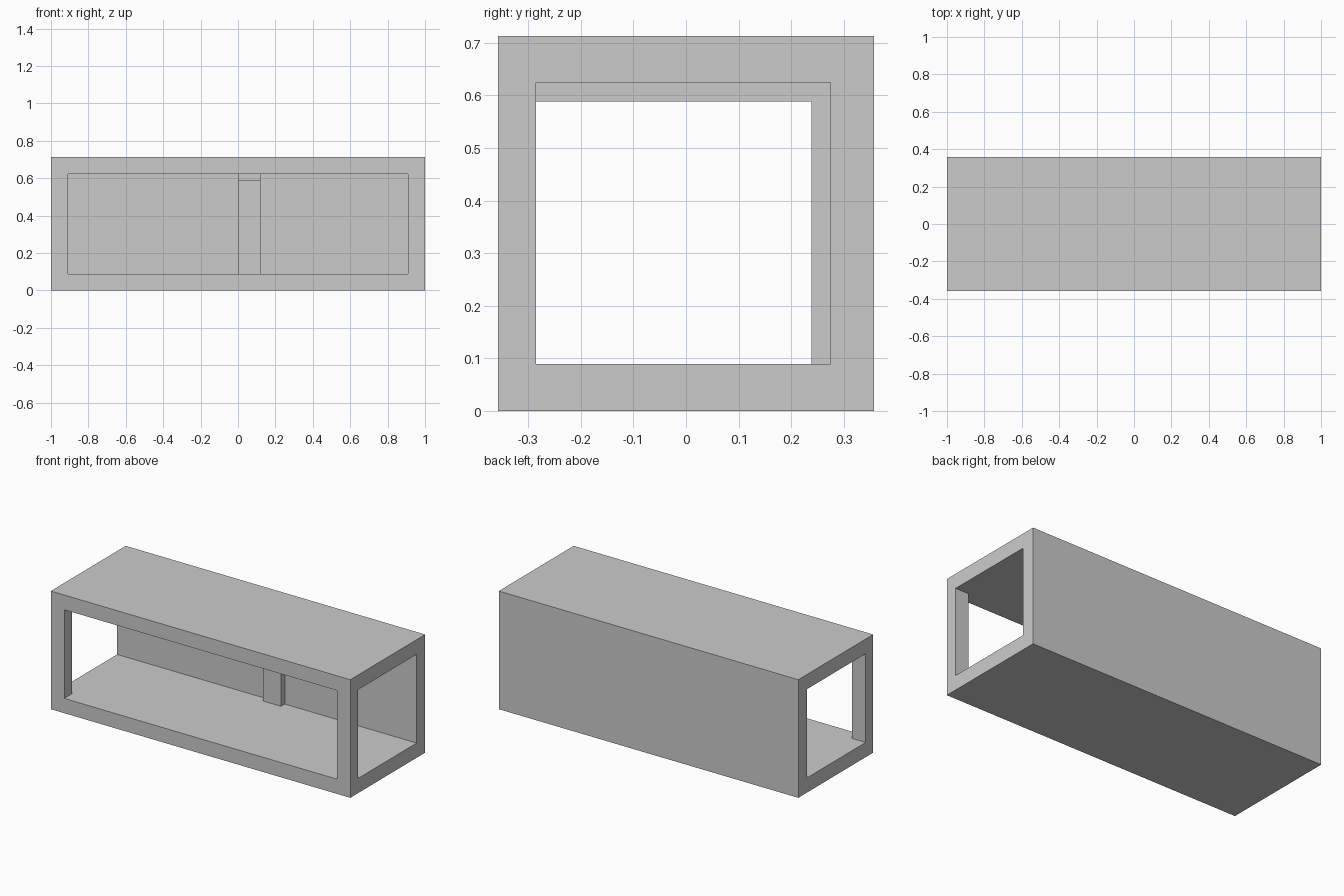
import bpy, bmesh
from mathutils import Vector

if "Cube" in bpy.data.objects:
    bpy.data.objects.remove(bpy.data.objects["Cube"])

L, H = 1.0, 0.357            # half length, half depth
TOP = 0.713                  # overall height
Z0, Z1 = 0.089, 0.624        # opening bottom / top
YF, YB = -0.285, 0.275       # inner faces, front post and back wall
XI = 0.91                    # front opening half width


def extrude_profile(name, yz, x0, x1):
    """Extrude a closed (y, z) profile along x."""
    bm = bmesh.new()
    face = bm.faces.new([bm.verts.new((x0, y, z)) for y, z in yz])
    out = bmesh.ops.extrude_face_region(bm, geom=[face], use_keep_orig=True)
    moved = [v for v in out["geom"] if isinstance(v, bmesh.types.BMVert)]
    bmesh.ops.translate(bm, verts=moved, vec=Vector((x1 - x0, 0, 0)))
    bmesh.ops.recalc_face_normals(bm, faces=bm.faces)
    mesh = bpy.data.meshes.new(name)
    bm.to_mesh(mesh)
    bm.free()
    obj = bpy.data.objects.new(name, mesh)
    bpy.context.collection.objects.link(obj)
    return obj


# Floor, back wall and roof as one C-shaped channel
extrude_profile("shell", [(-H, 0), (H, 0), (H, TOP), (-H, TOP),
                          (-H, Z1), (YB, Z1), (YB, Z0), (-H, Z0)], -L, L)

# Front corner posts
for side, x0, x1 in (("left", -L, -XI), ("right", XI, L)):
    extrude_profile("front_post_" + side,
                    [(-H, Z0), (YF, Z0), (YF, Z1), (-H, Z1)], x0, x1)

# L-shaped inner rib: upright on the back wall, beam under the roof
extrude_profile("inner_rib", [(YB, Z0), (YB, Z1), (YF, Z1), (YF, 0.588),
                              (0.239, 0.588), (0.239, Z0)], 0.0, 0.12)
